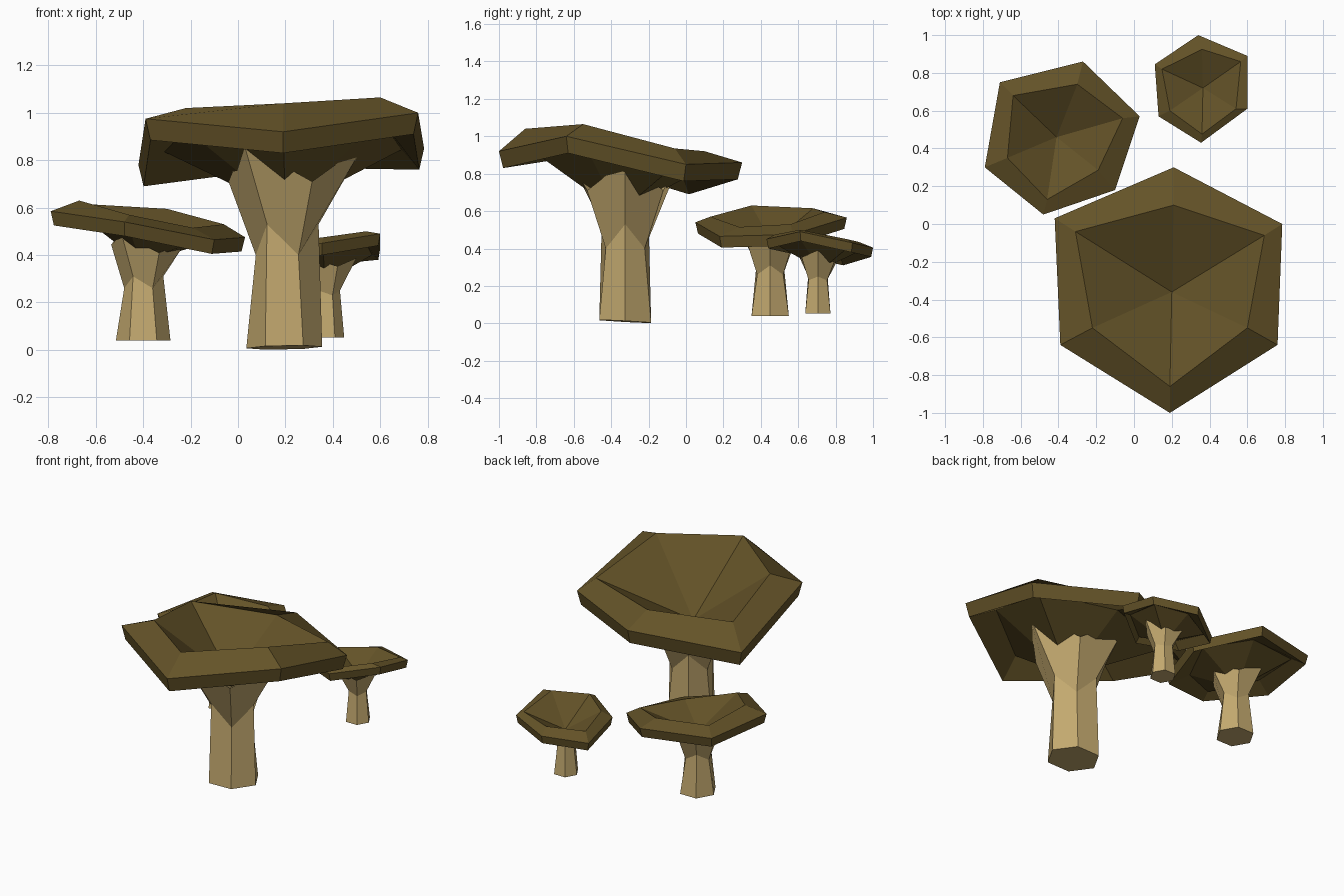
import bpy, bmesh, math
from mathutils import Vector

if "Cube" in bpy.data.objects:
    bpy.data.objects.remove(bpy.data.objects["Cube"])


def material(name, rgb):
    m = bpy.data.materials.new(name)
    m.diffuse_color = (*rgb, 1)
    m.use_nodes = True
    m.node_tree.nodes["Principled BSDF"].inputs["Base Color"].default_value = m.diffuse_color
    return m


CAP = material("cap brown", (0.127, 0.086, 0.021))
STEM = material("stem tan", (0.55, 0.40, 0.16))


def finish(name, bm, mat):
    bmesh.ops.recalc_face_normals(bm, faces=bm.faces)
    me = bpy.data.meshes.new(name)
    bm.to_mesh(me)
    bm.free()
    me.materials.append(mat)
    bpy.context.collection.objects.link(bpy.data.objects.new(name, me))


def loft(bm, rings):
    """Skin consecutive rings of points with quads; single points make fans."""
    vs = [[bm.verts.new(p) for p in ring] for ring in rings]
    for a, b in zip(vs, vs[1:]):
        n = max(len(a), len(b))
        for i in range(n):
            j = (i + 1) % n
            if len(a) == 1:
                bm.faces.new((a[0], b[i], b[j]))
            elif len(b) == 1:
                bm.faces.new((a[i], a[j], b[0]))
            else:
                bm.faces.new((a[i], a[j], b[j], b[i]))
    return vs


def cap(name, rim, rim_drop, inner, centre, thick):
    """Six-sided dished shell: hollow top, bevelled rim, matching underside."""
    c = Vector(centre)
    down = Vector((0, 0, -thick))
    low_rim = [(c.x + (x - c.x) * 0.965, c.y + (y - c.y) * 0.965, z - rim_drop)
               for x, y, z in rim]
    under = [Vector(p) + down for p in inner]
    bm = bmesh.new()
    loft(bm, [[c], inner, rim, low_rim, under, [c + down]])
    finish(name, bm, CAP)


def stem(name, cx, cy, z0, base_r, waist, top, plug, tilt=(0, 0), foot=(0, 0)):
    """Six-sided stem; odd and even corners flare to different heights."""
    def ring(pair, slope):
        pts = []
        for k in range(6):
            r, z = pair[k % 2]
            dx, dy = r * math.cos(k * math.pi / 3), r * math.sin(k * math.pi / 3)
            pts.append((cx + dx, cy + dy, z + slope[0] * dx + slope[1] * dy))
        return pts
    bm = bmesh.new()
    base = ((base_r, z0), (base_r, z0))
    vs = loft(bm, [ring(base, foot), ring(waist, (0, 0)), ring(top, tilt),
                   [(cx, cy, plug)]])
    bm.faces.new(vs[0])
    finish(name, bm, STEM)


# Large mushroom
cap("large_cap",
    [(.21, .30, .86), (.785, .0, .85), (.76, -.64, 1.0),
     (.19, -1.0, .92), (-.39, -.64, .975), (-.42, .03, .78)], .09,
    [(.21, .10, .92), (.69, -.06, .935), (.60, -.55, 1.065),
     (.19, -.86, 1.04), (-.22, -.55, 1.02), (-.31, -.04, .925)],
    (.20, -.36, .68), .09)
stem("large_stem", .195, -.325, .01, .16,
     ((.145, .53), (.12, .40)), ((.34, .87), (.235, .71)), .62,
     foot=(.02, -.055))

# Medium mushroom
cap("medium_cap",
    [(-.27, .86, .565), (.03, .57, .475), (-.10, .18, .465),
     (-.48, .05, .54), (-.79, .30, .585), (-.71, .75, .575)], .06,
    [(-.30, .74, .595), (-.06, .56, .53), (-.19, .285, .515),
     (-.46, .13, .57), (-.67, .35, .63), (-.64, .68, .615)],
    (-.41, .46, .43), .06)
stem("medium_stem", -.40, .45, .04, .115,
     ((.085, .31), (.08, .26)), ((.18, .48), (.135, .425)), .39,
     tilt=(-.14, .05))

# Small mushroom
cap("small_cap",
    [(.34, 1.0, .405), (.60, .89, .43), (.60, .61, .49),
     (.355, .43, .45), (.13, .57, .42), (.11, .845, .36)], .05,
    [(.36, .925, .435), (.565, .86, .45), (.54, .61, .50),
     (.36, .476, .475), (.19, .60, .455), (.148, .82, .42)],
    (.365, .72, .335), .05)
stem("small_stem", .37, .705, .052, .078,
     ((.06, .25), (.057, .23)), ((.13, .375), (.10, .335)), .30,
     tilt=(.1, -.15))
